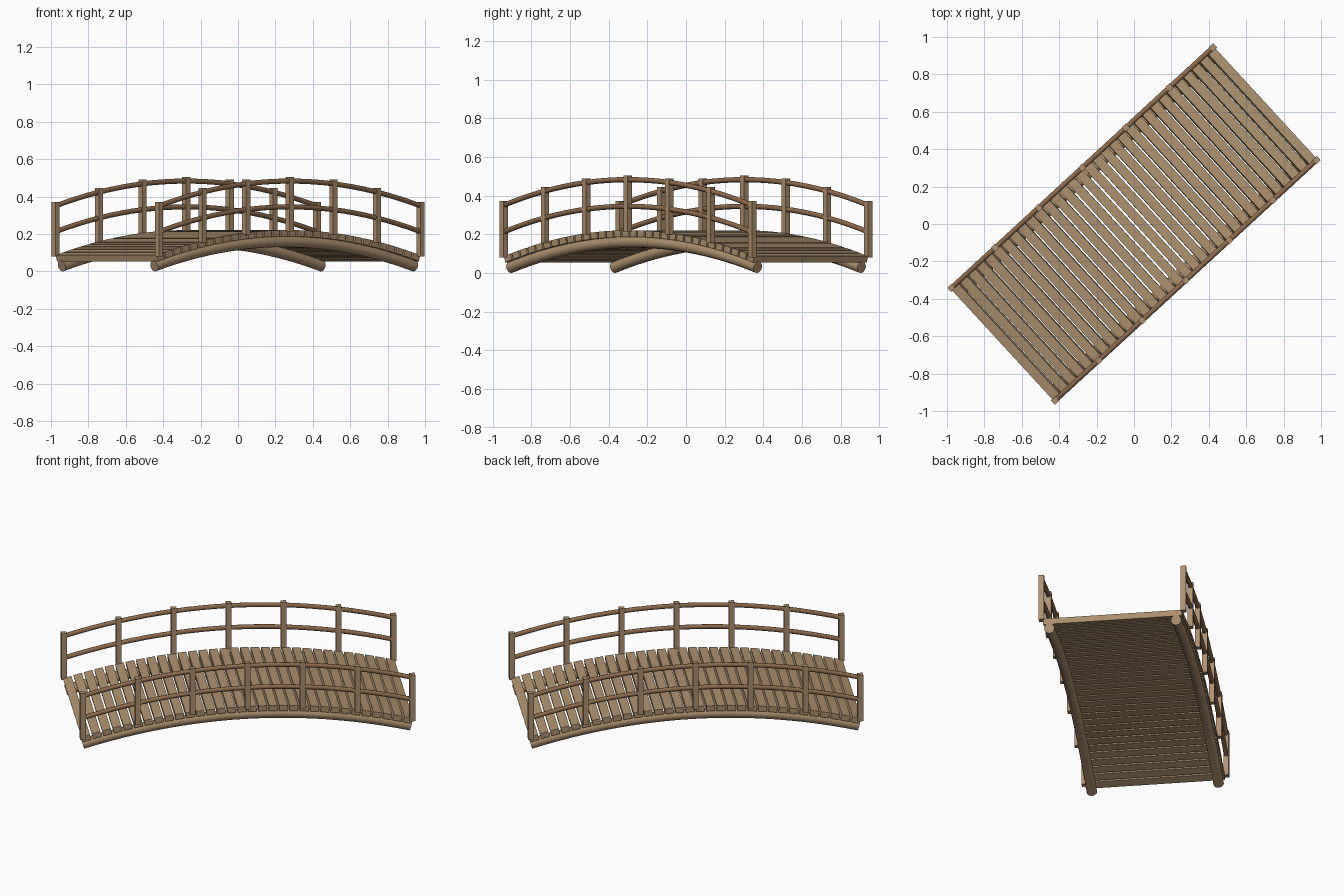
import bpy, bmesh, math
from mathutils import Matrix, Vector

if "Cube" in bpy.data.objects:
    bpy.data.objects.remove(bpy.data.objects["Cube"])

YAW = math.radians(42.6)     # bridge runs diagonally
HALF = 0.95                  # half span
RISE = 0.133                 # arch height
SIDE = 0.409                 # railing offset from centre line


def material(name, rgb):
    m = bpy.data.materials.new(name)
    m.diffuse_color = (*rgb, 1)
    m.use_nodes = True
    m.node_tree.nodes["Principled BSDF"].inputs["Base Color"].default_value = m.diffuse_color
    return m


PLANK = material("plank tan", (0.43, 0.285, 0.155))
POST = material("post tan", (0.43, 0.28, 0.155))
LOG = material("log tan", (0.41, 0.27, 0.15))
RAIL = material("rail brown", (0.27, 0.145, 0.07))


def arch(s, crown):
    """Height of the arch at distance s along the bridge."""
    return crown - RISE * (s / HALF) ** 2


def tilt(s):
    """Slope angle of the arch at s."""
    return math.atan(-2 * RISE * s / HALF ** 2)


def finish(bm, name, mat, mirror=False, smooth=False):
    bmesh.ops.recalc_face_normals(bm, faces=bm.faces)
    me = bpy.data.meshes.new(name)
    bm.to_mesh(me)
    bm.free()
    me.materials.append(mat)
    ob = bpy.data.objects.new(name, me)
    bpy.context.collection.objects.link(ob)
    ob.rotation_euler.z = YAW
    if mirror:
        mod = ob.modifiers.new("other side", 'MIRROR')
        mod.use_axis = (False, True, False)
    if smooth:
        bpy.ops.object.select_all(action='DESELECT')
        ob.select_set(True)
        bpy.context.view_layer.objects.active = ob
        bpy.ops.object.shade_smooth_by_angle(angle=math.radians(40))
    return ob


def add_box(bm, centre, size, pitch=0.0):
    mat = (Matrix.Translation(centre) @ Matrix.Rotation(-pitch, 4, 'Y')
           @ Matrix.Diagonal((*size, 1)))
    bmesh.ops.create_cube(bm, size=1, matrix=mat)


def arched_pole(name, y, crown, radius, half, mat, sides=12, steps=24):
    """Round pole swept along the arch, mirrored to both sides."""
    bm = bmesh.new()
    rings = []
    for i in range(steps + 1):
        s = -half + 2 * half * i / steps
        a = tilt(s)
        up = Vector((-math.sin(a), 0, math.cos(a)))
        c = Vector((s, y, arch(s, crown)))
        rings.append([bm.verts.new(c + radius * (up * math.cos(t) + Vector((0, math.sin(t), 0))))
                      for t in (2 * math.pi * k / sides for k in range(sides))])
    for r0, r1 in zip(rings, rings[1:]):
        for k in range(sides):
            n = (k + 1) % sides
            bm.faces.new((r0[k], r0[n], r1[n], r1[k]))
    bm.faces.new(rings[0])
    bm.faces.new(rings[-1])
    return finish(bm, name, mat, mirror=True, smooth=True)


# Deck planks following the arch
bm = bmesh.new()
COUNT = 32
pitch = 2 * 0.957 / COUNT
for i in range(COUNT):
    s = (i - (COUNT - 1) / 2) * pitch
    length = (pitch - 0.011) / math.cos(tilt(s))
    add_box(bm, (s, 0, arch(s, 0.204)), (length, 0.80, 0.034), tilt(s))
finish(bm, "deck_planks", PLANK)

# Upright posts
bm = bmesh.new()
for i in range(-3, 4):
    s = i * HALF / 3
    add_box(bm, (s, SIDE, arch(s, 0.505) - 0.146), (0.031, 0.031, 0.292))
finish(bm, "railing_posts", POST, mirror=True)

# Handrails and support logs
arched_pole("upper_rails", SIDE, 0.483, 0.0135, HALF, RAIL)
arched_pole("lower_rails", SIDE, 0.345, 0.0135, HALF, RAIL)
arched_pole("support_logs", 0.365, 0.160, 0.030, 0.945, LOG)
